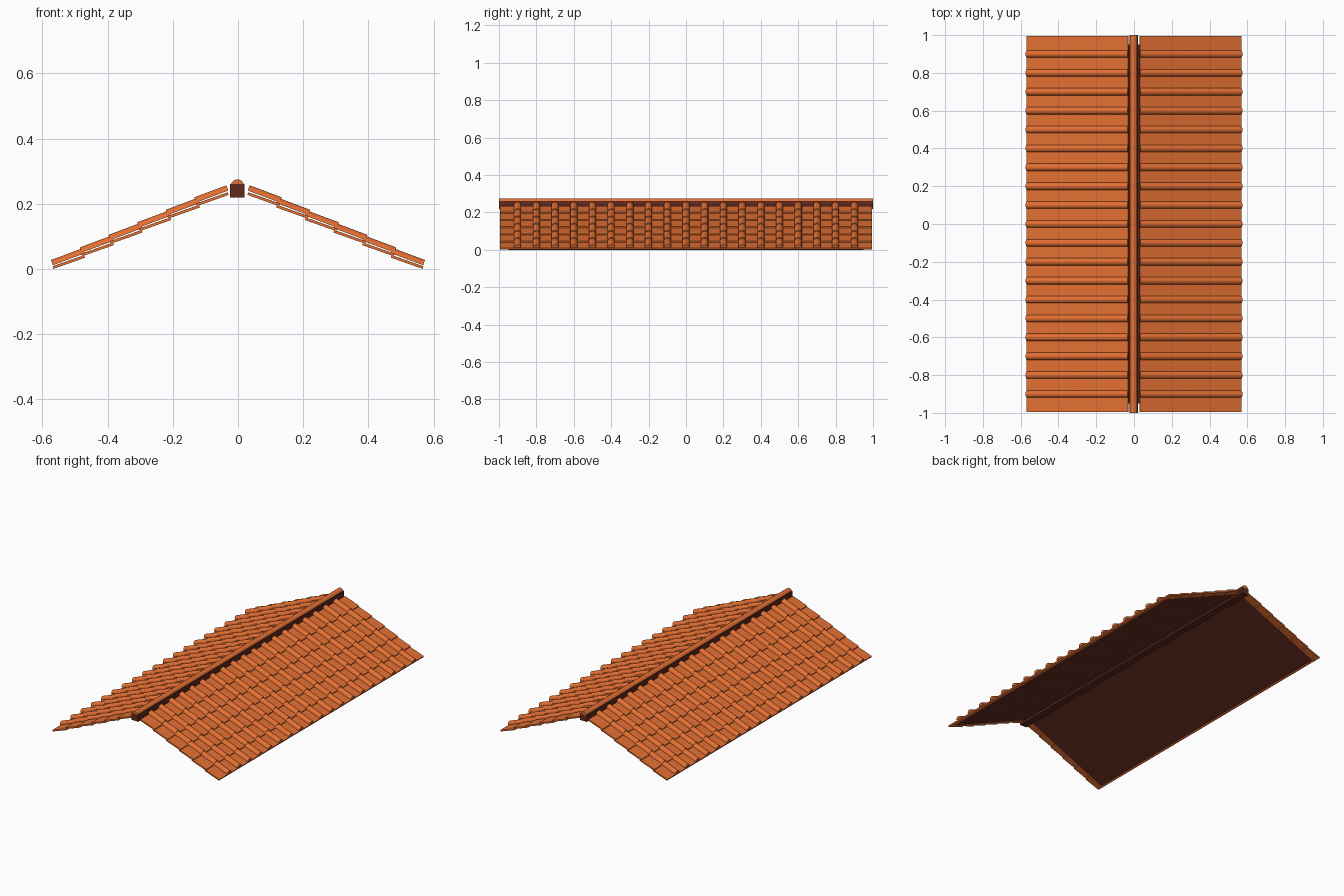
import bpy, bmesh, math

if "Cube" in bpy.data.objects:
    bpy.data.objects.remove(bpy.data.objects["Cube"])


def material(name, color):
    m = bpy.data.materials.new(name)
    m.diffuse_color = (*color, 1)
    m.use_nodes = True
    m.node_tree.nodes["Principled BSDF"].inputs["Base Color"].default_value = m.diffuse_color
    return m


TERRACOTTA = material("terracotta", (0.77, 0.16, 0.033))
DARK_WOOD = material("dark brown wood", (0.12, 0.023, 0.013))

ROWS, PITCH_X, PITCH_Z = 6, 0.088, 0.0385


def half_round(r, h, n=10):
    return [(r * math.cos(math.pi * i / n), h * math.sin(math.pi * i / n)) for i in range(n + 1)]


def rect(w, h):
    return [(w / 2, 0), (w / 2, h), (-w / 2, h), (-w / 2, 0)]


def finish(name, bm, mat, mirror=False):
    bmesh.ops.recalc_face_normals(bm, faces=bm.faces)
    me = bpy.data.meshes.new(name)
    bm.to_mesh(me)
    bm.free()
    me.materials.append(mat)
    ob = bpy.data.objects.new(name, me)
    bpy.context.collection.objects.link(ob)
    if mirror:
        ob.modifiers.new("other_slope", 'MIRROR').use_axis[0] = True
    return ob


def prism(bm, profile, place, length):
    """Extrude a profile; place(a, b, t) maps width, height and distance to space."""
    ends = [[bm.verts.new(place(a, b, t)) for a, b in profile] for t in (0, length)]
    n = len(profile)
    for i in range(n):
        j = (i + 1) % n
        bm.faces.new((ends[0][i], ends[0][j], ends[1][j], ends[1][i]))
    bm.faces.new(ends[0])
    bm.faces.new(ends[1])


def tile_field(name, profile, columns, x0, z0, tilt, length):
    # Overlapping rows of tiles running from the eave up to the ridge
    bm = bmesh.new()
    c, s = math.cos(tilt), math.sin(tilt)
    for row in range(ROWS):
        x, z = x0 - row * PITCH_X, z0 + row * PITCH_Z
        for y in columns:
            prism(bm, profile,
                  lambda a, b, t: (x - t * c + b * s, y + a, z + t * s + b * c), length)
    return finish(name, bm, TERRACOTTA, mirror=True)


# Flat pan tiles, one full-width course per row
tile_field("pan_tiles", rect(1.99, 0.0085), [0], 0.566, 0.0004, math.radians(19.5), 0.103)

# Half-round cover tiles over the joints
covers = tile_field("cover_tiles", half_round(0.019, 0.017), [-0.9 + 0.1 * i for i in range(19)],
                    0.568, 0.0115, math.radians(20.5), 0.105)

# Thin dark deck lying just below the tiles
slope = PITCH_Z / PITCH_X
bm = bmesh.new()
bm.faces.new([bm.verts.new((x, y, 0.0335 + (0.472 - x) * slope))
              for x, y in ((0.548, -0.95), (0.548, 0.95), (0, 0.95), (0, -0.95))])
finish("roof_deck", bm, DARK_WOOD, mirror=True)

# Ridge beam
bm = bmesh.new()
prism(bm, rect(0.045, 0.042), lambda a, b, t: (a - 0.002, t - 1, 0.219 + b), 2)
finish("ridge_beam", bm, DARK_WOOD)

# Rounded ridge cap
bm = bmesh.new()
prism(bm, half_round(0.02, 0.02, 12), lambda a, b, t: (a - 0.002, t - 1, 0.255 + b), 2)
cap = finish("ridge_cap", bm, TERRACOTTA)

# Smooth the rounded tiles, keep their ends sharp
for ob in (covers, cap):
    bpy.ops.object.select_all(action='DESELECT')
    ob.select_set(True)
    bpy.context.view_layer.objects.active = ob
    bpy.ops.object.shade_smooth_by_angle(angle=math.radians(40))
